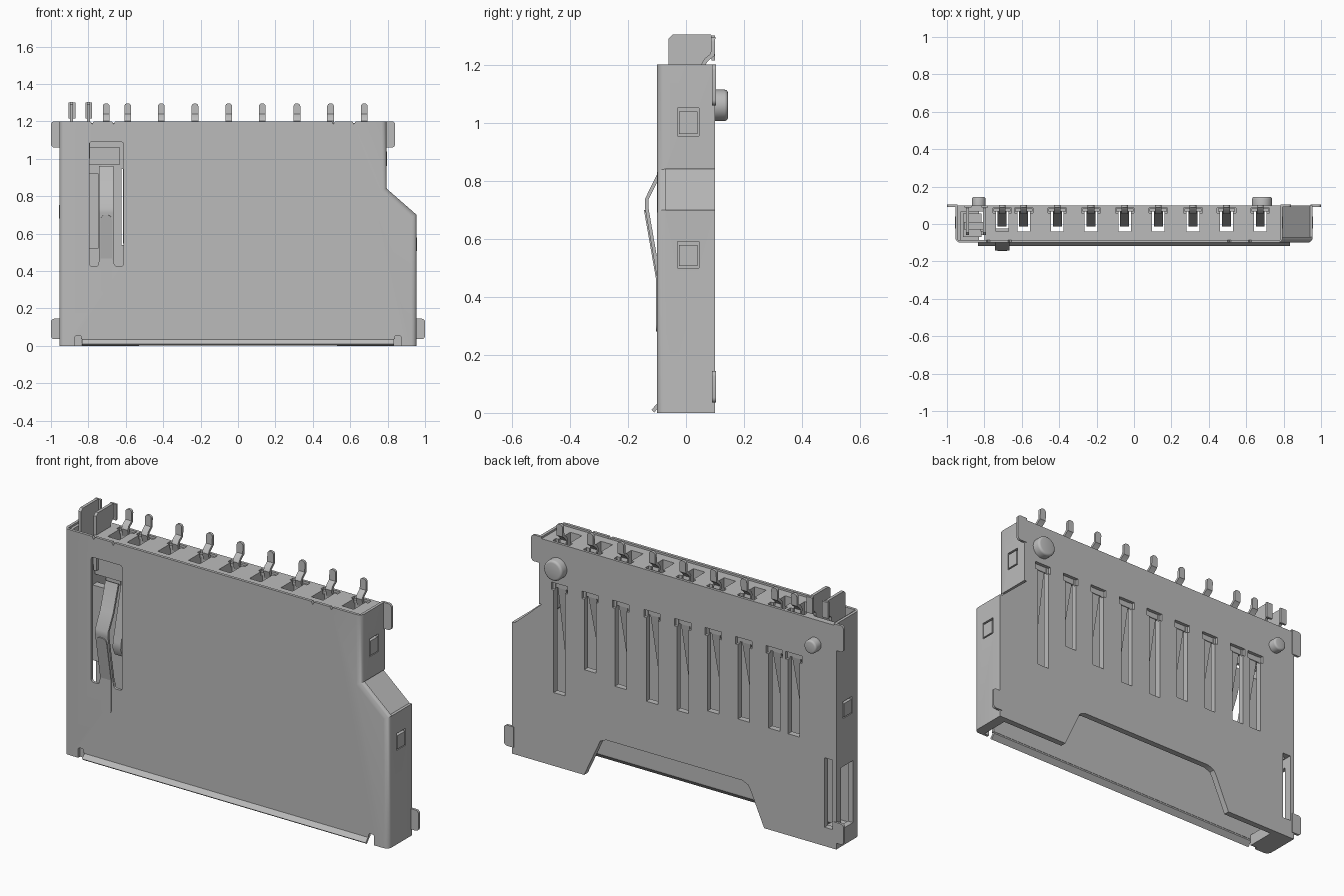
import bpy, bmesh
from mathutils import Vector

cube = bpy.data.objects.get("Cube")
if cube:
    bpy.data.objects.remove(cube, do_unlink=True)

grey = bpy.data.materials.new("plain_grey")
grey.use_nodes = True
grey.diffuse_color = (0.5, 0.5, 0.5, 1)
grey.node_tree.nodes["Principled BSDF"].inputs["Base Color"].default_value = (0.5, 0.5, 0.5, 1)
parts = []


def finish(name, bm, keep=True):
    bmesh.ops.recalc_face_normals(bm, faces=bm.faces)
    mesh = bpy.data.meshes.new(name)
    bm.to_mesh(mesh)
    bm.free()
    obj = bpy.data.objects.new(name, mesh)
    bpy.context.collection.objects.link(obj)
    mesh.materials.append(grey)
    if keep:
        parts.append(obj)
    return obj


def prism(name, pts, lo, hi, axis="y", keep=True, pick=None, radius=0.0):
    """Extrude a profile: (x, z) along y, or (y, z) along x; round the picked edges."""
    bm = bmesh.new()
    at = (lambda p, d: (p[0], d, p[1])) if axis == "y" else (lambda p, d: (d, p[0], p[1]))
    a = [bm.verts.new(at(p, lo)) for p in pts]
    b = [bm.verts.new(at(p, hi)) for p in pts]
    bm.faces.new(a)
    bm.faces.new(b[::-1])
    for i in range(len(pts)):
        j = (i + 1) % len(pts)
        bm.faces.new((a[i], b[i], b[j], a[j]))
    bmesh.ops.recalc_face_normals(bm, faces=bm.faces)
    if pick:
        edges = [e for e in bm.edges if pick(*(v.co for v in e.verts))]
        bmesh.ops.bevel(bm, geom=edges, offset=radius, segments=4, profile=0.5, affect="EDGES")
    return finish(name, bm, keep)


def rect(x0, x1, z0, z1):
    return [(x0, z0), (x1, z0), (x1, z1), (x0, z1)]


def box(name, x0, x1, y0, y1, z0, z1, keep=True, **kw):
    return prism(name, rect(x0, x1, z0, z1), y0, y1, keep=keep, **kw)


def ribbon(name, path, x0, x1, t=0.012, **kw):
    """Bent sheet strip of thickness t following a (y, z) path."""
    p = [Vector(q) for q in path]
    left, right = [], []
    for i, q in enumerate(p):
        a = (q - p[i - 1]).normalized() if i else None
        b = (p[i + 1] - q).normalized() if i < len(p) - 1 else None
        d = ((a or b) + (b or a)).normalized()
        n = Vector((-d.y, d.x)) * t / 2 / max(0.5, d.dot(b or a))
        left.append(tuple(q + n))
        right.append(tuple(q - n))
    return prism(name, left + right[::-1], x0, x1, axis="x", **kw)


def cylinder(name, x, y, z, radius, depth, axis="Y", bevel=0.0):
    bm = bmesh.new()
    bmesh.ops.create_cone(bm, cap_ends=True, segments=32, radius1=radius, radius2=radius, depth=depth)
    if bevel:
        rim = [e for e in bm.edges if all(v.co.z > 0 for v in e.verts)]
        bmesh.ops.bevel(bm, geom=rim, offset=bevel, segments=3, profile=0.5, affect="EDGES")
    for v in bm.verts:
        c = v.co.copy()
        v.co = (x + c.x, y + c.z, z + c.y) if axis == "Y" else (x + c.x, y + c.y, z + c.z)
    return finish(name, bm)


def cut(obj, cutter):
    mod = obj.modifiers.new("cut", "BOOLEAN")
    mod.operation, mod.solver, mod.object = "DIFFERENCE", "EXACT", cutter
    bpy.context.view_layer.objects.active = obj
    bpy.ops.object.modifier_apply(modifier=mod.name)
    bpy.data.objects.remove(cutter, do_unlink=True)


def cut_box(obj, *dims):
    cut(obj, box("cutter", *dims, keep=False))


def outline(left, right, step, bottom, top):
    return [(left, bottom), (right, bottom), (right, 0.70), (step, 0.84), (step, top), (left, top)]


along_y = lambda a, b: abs(a.y - b.y) > 0.001

# Sheet metal shell with rounded front edges
shell = prism("metal_shell", outline(-0.955, 0.955, 0.795, 0, 1.2), -0.1, 0.1, radius=0.028,
              pick=lambda a, b: a.y < -0.09 and b.y < -0.09 and abs(a.z - b.z) > 0.01)
cut(shell, prism("cutter", outline(-0.94, 0.94, 0.78, -0.1, 1.3), -0.085, 0.2, keep=False))
cut_box(shell, 0.7, 1.1, -0.07, 0.2, 0.70, 0.84)

# Front window around the spring tongue
window = [(-0.795, 0.425), (-0.745, 0.425), (-0.745, 0.46), (-0.662, 0.46), (-0.662, 0.425),
          (-0.612, 0.425), (-0.612, 1.09), (-0.795, 1.09)]
cut(shell, prism("cutter", window, -0.15, -0.05, keep=False, radius=0.014, pick=along_y))

# Mouth edge of the shell and tiny notches on the top edge
cut_box(shell, -0.86, 0.86, -0.15, -0.05, -0.1, 0.035)
for x in (-0.855, 0.855):
    cut(shell, box("cutter", x - 0.016, x + 0.016, -0.15, -0.05, -0.1, 0.055,
                   keep=False, radius=0.008, pick=along_y))
for x in (-0.78, -0.665, 0.51, 0.62):
    cut(shell, prism("cutter", [(x - 0.015, 1.21), (x, 1.185), (x + 0.015, 1.21)], -0.15, -0.05, keep=False))
ribbon("mouth_lip", [(-0.0925, 0.045), (-0.0935, 0.03), (-0.114, 0.006)], -0.835, 0.835, 0.013)

# Side windows with latch bumps
for side, x, z0, z1 in ((1, 0.795, 0.955, 1.05), (1, 0.955, 0.50, 0.59), (-1, 0.955, 0.675, 0.765)):
    a, b = sorted((side * (x - 0.025), side * (x + 0.02)))
    cut_box(shell, a, b, -0.03, 0.045, z0, z1)
    a, b = sorted((side * (x - 0.03), side * (x + 0.002)))
    box("side_latch", a, b, -0.024, 0.039, z0 + 0.006, z1 - 0.012)

# Solder tabs bent outward at the back edge
for side, x, z0, z1 in ((-1, 0.955, 1.06, 1.2), (1, 0.795, 1.06, 1.2),
                        (-1, 0.955, 0.035, 0.145), (1, 0.955, 0.035, 0.145)):
    a, b = sorted((side * (x - 0.012), side * (x + 0.045)))
    box("solder_tab", a, b, 0.09, 0.103, z0, z1, radius=0.018,
        pick=lambda p, q: along_y(p, q) and abs(p.x) > x + 0.02)

# Moulded housing with card cavity
housing = prism("housing", outline(-0.94, 0.94, 0.78, 0, 1.19), -0.085, 0.1)
cavity = [(-0.83, -0.1), (0.90, -0.1), (0.90, 0.66), (0.74, 0.80), (0.74, 1.1), (-0.83, 1.1)]
cut(housing, prism("cutter", cavity, -0.2, 0.068, keep=False))
cut_box(housing, -0.925, -0.80, -0.2, 0.068, 0.06, 1.3)

# Tapered opening in the back wall at the card mouth
mouth = [(-0.55, -0.05), (-0.53, 0), (-0.45, 0.18), (-0.435, 0.205), (-0.40, 0.22),
         (0.40, 0.22), (0.435, 0.205), (0.53, 0), (0.55, -0.05)]
cut(housing, prism("cutter", mouth, 0.03, 0.2, keep=False))

# Corner slot for the eject spring
cut_box(housing, -0.932, -0.885, 0.0, 0.2, 0.1, 0.47)
cut_box(housing, -1.1, -0.90, -0.04, 0.06, 0.09, 0.42)
cut_box(shell, -1.1, -0.90, -0.04, 0.06, 0.09, 0.42)

# Contacts, each with a slot in the back wall and a well in the top wall
contacts = ((-0.705, 0.54), (-0.59, 0.54), (-0.41, 0.54), (-0.23, 0.535), (-0.05, 0.49),
            (0.13, 0.49), (0.315, 0.52), (0.495, 0.56), (0.675, 0.39))
for x, low in contacts:
    cut_box(housing, x - 0.034, x + 0.034, 0.04, 0.2, low, 0.975)
    cut_box(housing, x - 0.048, x + 0.048, 0.085, 0.2, 0.935, 0.975)
    cut_box(housing, x - 0.034, x + 0.034, -0.04, 0.084, 1.05, 1.3)
    cut_box(housing, x - 0.05, x + 0.05, 0.058, 0.086, 1.165, 1.3)
    box("contact_base", x - 0.046, x + 0.046, 0.068, 0.082, 0.945, 1.18)
    ribbon("contact_tail", [(0.07, 1.16), (0.06, 1.2), (0.068, 1.215), (0.092, 1.235), (0.094, 1.295)],
           x - 0.018, x + 0.018, 0.014, radius=0.015,
           pick=lambda p, q: along_y(p, q) and min(p.z, q.z) > 1.28)
    ribbon("contact_spring", [(0.075, 1.0), (0.072, 0.94), (-0.005, low + 0.08),
                              (-0.008, low + 0.05), (0.012, low + 0.01)], x - 0.024, x + 0.024)

# Locating pegs on the back
cylinder("large_peg", 0.685, 0.118, 1.06, 0.054, 0.054, bevel=0.012)
cylinder("small_peg", -0.83, 0.118, 1.06, 0.036, 0.054, bevel=0.01)

# Spring tongue with its raised rib
tongue = [(-0.0925, 0.44), (-0.0945, 0.47), (-0.136, 0.71), (-0.136, 0.735), (-0.094, 0.82), (-0.05, 0.96)]
ribbon("spring_tongue", tongue, -0.742, -0.666)
box("tongue_rib_lower", -0.735, -0.675, -0.104, -0.095, 0.28, 0.47, radius=0.025,
    pick=lambda a, b: along_y(a, b) and a.z < 0.3)
ribbon("tongue_rib_upper", [(-0.099, 0.46), (-0.141, 0.70)], -0.735, -0.675, 0.008, radius=0.025,
       pick=lambda a, b: along_y(a, b) and min(a.z, b.z) > 0.69)

# Eject slider and its rod
box("eject_slider", -0.915, -0.815, -0.07, 0.055, 0.55, 1.02)
box("slider_arm", -0.82, -0.63, -0.04, -0.025, 0.97, 1.06)
box("slider_hook", -0.82, -0.745, -0.06, -0.02, 0.52, 0.92)
cylinder("eject_rod", -0.89, 0.01, 0.34, 0.012, 0.5, axis="Z")

# Switch terminals standing on the top
blade = [(-0.06, 1.0), (-0.06, 1.29), (-0.045, 1.304), (0.085, 1.304), (0.098, 1.29),
         (0.098, 1.24), (0.06, 1.205), (0.045, 1.0)]
for x in (-0.89, -0.80):
    prism("switch_terminal", blade, x - 0.008, x + 0.008, axis="x")
    box("terminal_flange", x - 0.016, x + 0.02, 0.088, 0.1, 1.215, 1.3)
box("terminal_bridge", -0.91, -0.79, -0.03, 0.01, 1.06, 1.13)

# Smooth the rounded areas, keep edges sharp
bpy.ops.object.select_all(action="DESELECT")
for obj in parts:
    obj.select_set(True)
bpy.context.view_layer.objects.active = shell
bpy.ops.object.shade_smooth_by_angle(angle=0.6)
